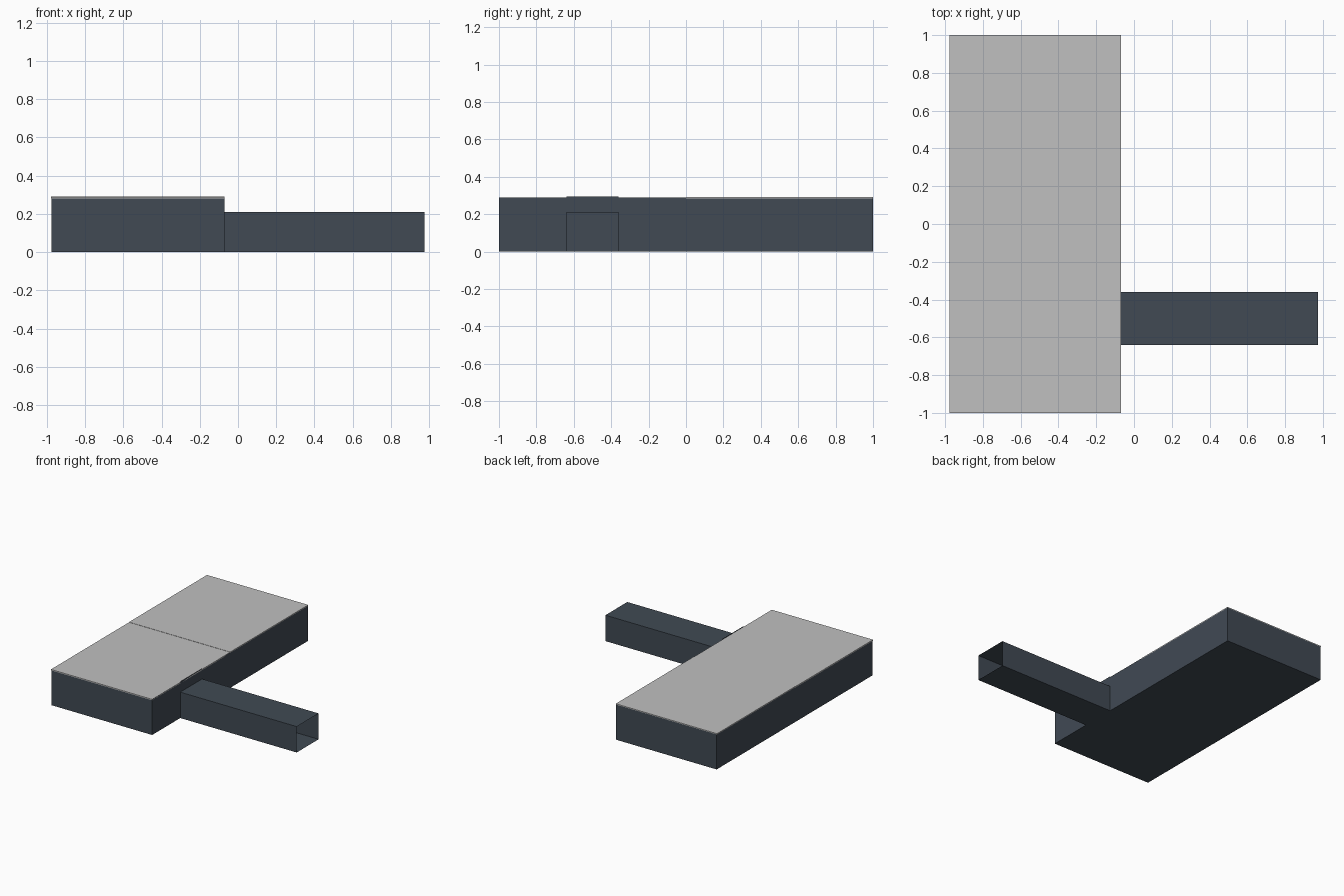
import bpy, bmesh

if "Cube" in bpy.data.objects:
    bpy.data.objects.remove(bpy.data.objects["Cube"])


def material(name, rgb):
    m = bpy.data.materials.new(name)
    m.diffuse_color = (*rgb, 1)
    m.use_nodes = True
    m.node_tree.nodes["Principled BSDF"].inputs["Base Color"].default_value = m.diffuse_color
    return m


SLATE = material("dark slate", (0.052, 0.068, 0.088))
GREY = material("light grey", (0.53, 0.53, 0.53))

XL, XR = -0.975, -0.07          # side walls of the hall
DOOR = (-0.64, -0.36)           # duct width in y
DUCT_H = 0.21


def box(name, lo, hi, mat, skip=()):
    """Box shell; skip leaves out faces by direction, such as '+x'."""
    bm = bmesh.new()
    bmesh.ops.create_cube(bm, size=1)
    bm.normal_update()
    drop = []
    for f in bm.faces:
        axis = max(range(3), key=lambda i: abs(f.normal[i]))
        if ("+" if f.normal[axis] > 0 else "-") + "xyz"[axis] in skip:
            drop.append(f)
    bmesh.ops.delete(bm, geom=drop, context='FACES')
    for v in bm.verts:
        v.co = [lo[i] + (v.co[i] + 0.5) * (hi[i] - lo[i]) for i in range(3)]
    me = bpy.data.meshes.new(name)
    bm.to_mesh(me)
    bm.free()
    me.materials.append(mat)
    ob = bpy.data.objects.new(name, me)
    bpy.context.collection.objects.link(ob)
    return ob


def side_panel(name, y0, y1, z0, z1):
    """Thin wall plane on the duct side of the hall."""
    keep = {"+x"}
    skip = {s + a for s in "+-" for a in "xyz"} - keep
    box(name, (XR - 0.01, y0, z0), (XR, y1, z1), SLATE, skip)


# Hall: two joined open-topped shells, sharing one interior
box("front_room", (XL, -1, 0), (XR, 0, 0.281), SLATE, ("+z", "+y", "+x"))
box("back_room", (XL, 0, 0), (XR, 1, 0.284), SLATE, ("+z", "-y"))

# Duct-side wall of the front room, left open at the doorway
side_panel("wall_before_door", -1, DOOR[0], 0, 0.289)
side_panel("wall_after_door", DOOR[1], 0, 0, 0.289)
side_panel("wall_over_door", *DOOR, DUCT_H, 0.295)

# Roof plates, with a tiny step where the rooms meet
box("front_roof", (XL - 0.003, -1, 0.281), (XR, 0, 0.289), GREY)
box("back_roof", (XL - 0.003, 0, 0.284), (XR, 1, 0.291), GREY)

# Square duct, open at both ends
box("duct", (XR, DOOR[0], 0), (0.975, DOOR[1], DUCT_H), SLATE, ("+x", "-x"))
